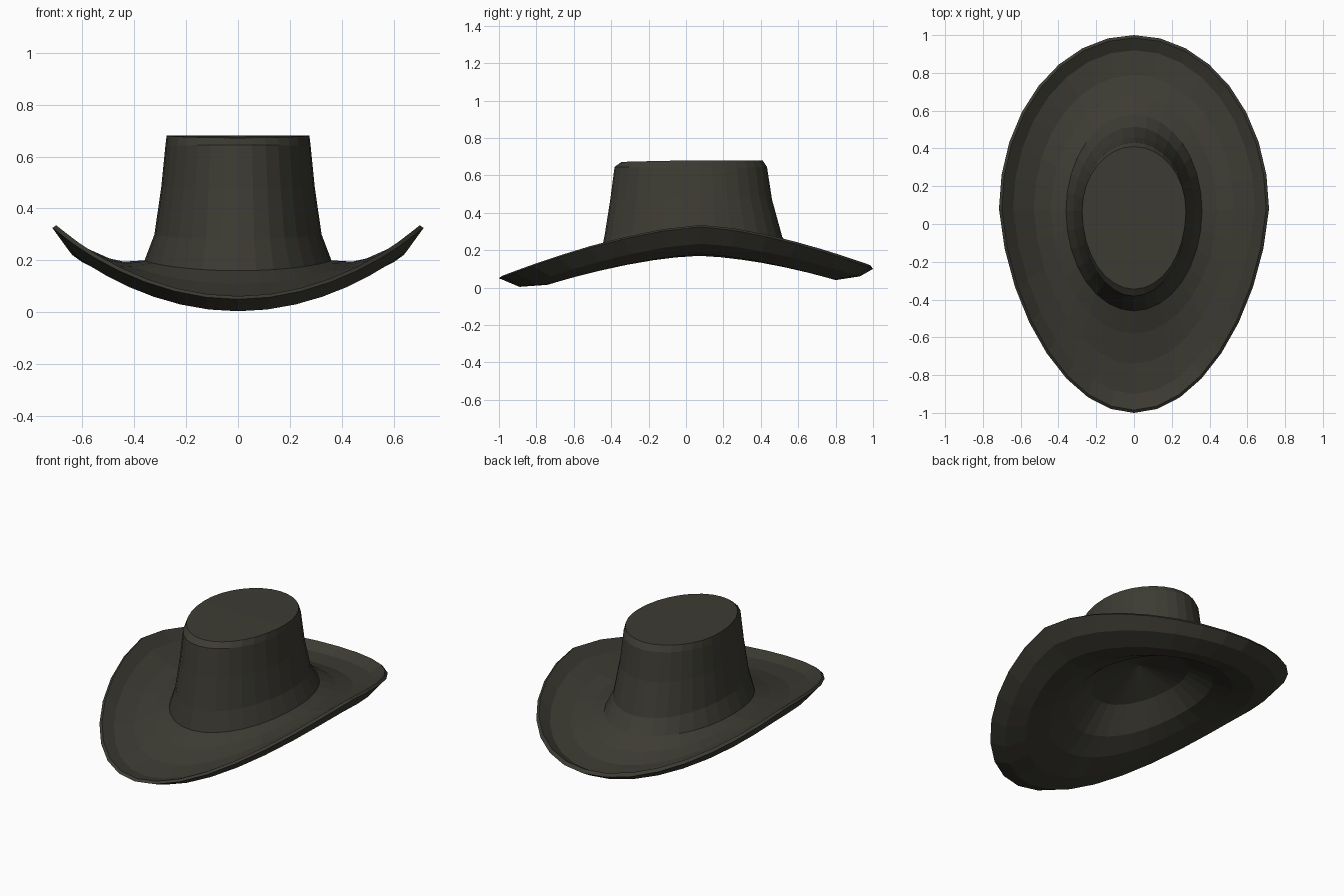
import bpy, bmesh, math

if "Cube" in bpy.data.objects:
    bpy.data.objects.remove(bpy.data.objects["Cube"])

SIDES = 32
felt = bpy.data.materials.new("dark olive felt")
felt.diffuse_color = (0.046, 0.044, 0.033, 1)
felt.use_nodes = True
felt.node_tree.nodes["Principled BSDF"].inputs["Base Color"].default_value = felt.diffuse_color


def ring(bm, rx, front, back, z_side, z_front, z_back, cy=0.07, pinch=0.0):
    """Egg-shaped loop whose height blends from the sides to the front and back."""
    verts = []
    for i in range(SIDES):
        a = math.tau * i / SIDES
        c, s = math.cos(a), math.sin(a)
        w = abs(s) ** 1.5
        reach, z_end = (back - cy, z_back) if s > 0 else (cy - front, z_front)
        x = rx * c * (1 - (pinch * abs(s) if s < 0 else 0))
        verts.append(bm.verts.new((x, cy + reach * s, z_side * (1 - w) + z_end * w)))
    return verts


def loft(bm, rings):
    for lo, hi in zip(rings, rings[1:]):
        for i in range(SIDES):
            j = (i + 1) % SIDES
            bm.faces.new((lo[i], lo[j], hi[j], hi[i]))


def fan(bm, loop, centre):
    tip = bm.verts.new(centre)
    for i in range(SIDES):
        bm.faces.new((loop[i], loop[(i + 1) % SIDES], tip))


def finish(bm, name):
    bmesh.ops.recalc_face_normals(bm, faces=bm.faces)
    mesh = bpy.data.meshes.new(name)
    bm.to_mesh(mesh)
    bm.free()
    mesh.materials.append(felt)
    obj = bpy.data.objects.new(name, mesh)
    bpy.context.collection.objects.link(obj)
    return obj


# Crown: flared foot, tapering wall, rounded front and back rim, flat top
bm = bmesh.new()
crown = [ring(bm, *p) for p in (
    (0.36, -0.46, 0.58, 0.20, 0.16, 0.19),
    (0.322, -0.435, 0.515, 0.30, 0.28, 0.27),
    (0.296, -0.405, 0.46, 0.48, 0.47, 0.47),
    (0.28, -0.382, 0.433, 0.64, 0.645, 0.645),
    (0.275, -0.345, 0.41, 0.68, 0.672, 0.68),
)]
loft(bm, crown)
fan(bm, crown[-1], (0, 0.04, 0.68))
finish(bm, "crown")

# Brim: top surface out to the upturned edge, then back underneath
bm = bmesh.new()
P = 0.12
brim = [ring(bm, *p) for p in (
    (0.36, -0.46, 0.58, 0.20, 0.16, 0.19),
    (0.44, -0.58, 0.68, 0.195, 0.11, 0.13, 0.07, P * 0.3),
    (0.53, -0.74, 0.79, 0.215, 0.065, 0.09, 0.08, P * 0.6),
    (0.64, -0.90, 0.92, 0.275, 0.045, 0.085, 0.08, P),
    (0.70, -0.985, 0.985, 0.335, 0.062, 0.12, 0.08, P),
    (0.715, -1.00, 1.00, 0.325, 0.05, 0.10, 0.08, P),
    (0.65, -0.89, 0.93, 0.235, 0.004, 0.06, 0.08, P),
    (0.54, -0.74, 0.80, 0.18, 0.015, 0.04, 0.08, P * 0.6),
    (0.43, -0.57, 0.67, 0.17, 0.07, 0.08, 0.07, P * 0.3),
    (0.33, -0.43, 0.54, 0.19, 0.14, 0.17),
    (0.22, -0.28, 0.37, 0.29, 0.27, 0.27),
)]
loft(bm, brim)
# Shallow hollow closing the underside
fan(bm, brim[-1], (0, 0.04, 0.37))
finish(bm, "brim")
